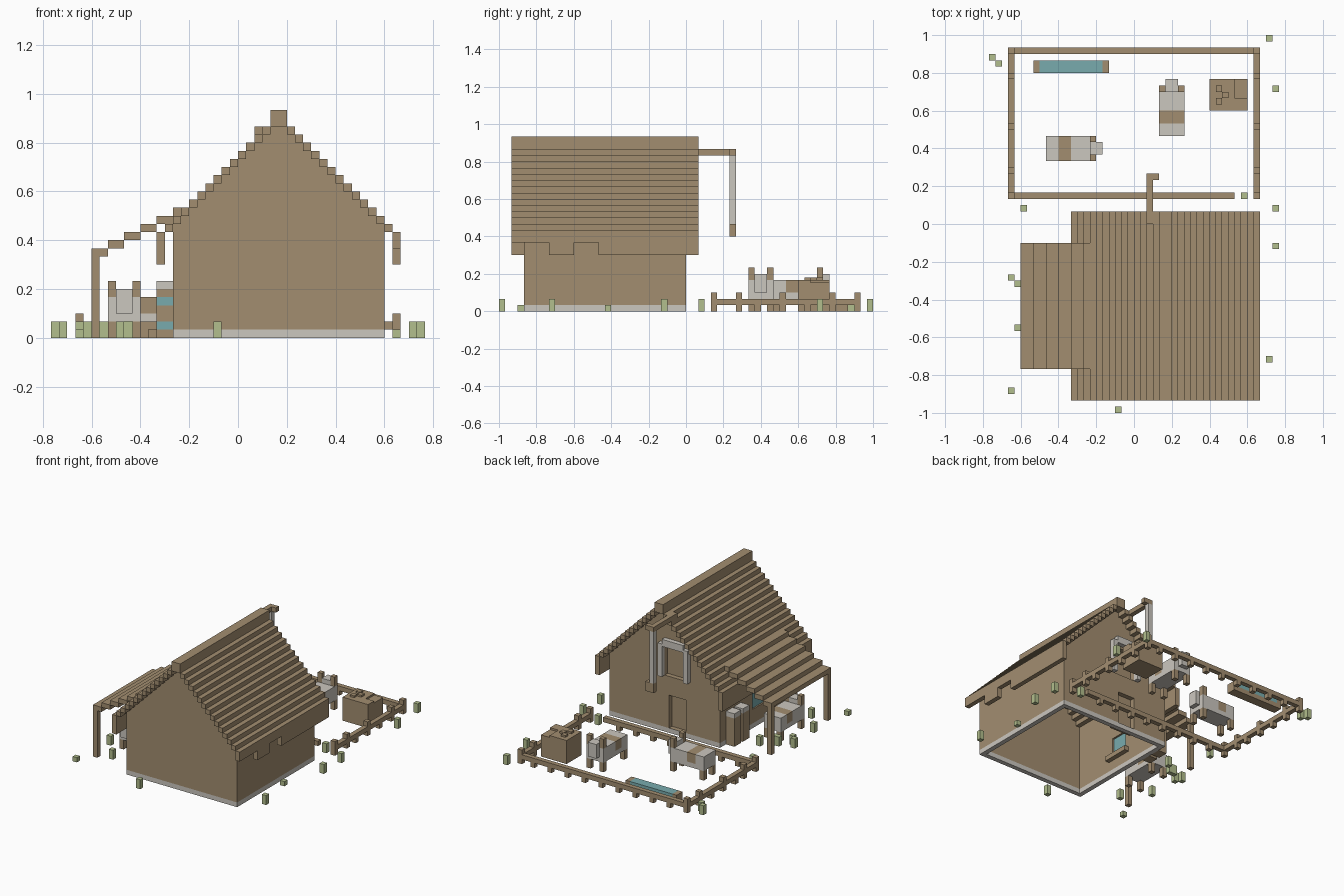
import bpy, bmesh

if "Cube" in bpy.data.objects:
    bpy.data.objects.remove(bpy.data.objects["Cube"])

U = 1 / 30  # one block


def material(name, rgb):
    m = bpy.data.materials.new(name)
    m.diffuse_color = (*rgb, 1)
    m.use_nodes = True
    m.node_tree.nodes["Principled BSDF"].inputs["Base Color"].default_value = m.diffuse_color
    return m


WOOD = material("wood_brown", (0.365, 0.27, 0.163))
PALE = material("pale_grey", (0.60, 0.57, 0.52))
TEAL = material("teal", (0.19, 0.41, 0.42))
LEAF = material("leaf_green", (0.45, 0.52, 0.27))


def finish(name, bm, mat):
    bmesh.ops.recalc_face_normals(bm, faces=bm.faces)
    me = bpy.data.meshes.new(name)
    bm.to_mesh(me)
    bm.free()
    ob = bpy.data.objects.new(name, me)
    bpy.context.collection.objects.link(ob)
    if mat:
        me.materials.append(mat)
    return ob


def boxes(name, mat, items):
    """Join boxes given as (x0, x1, y0, y1, z0, z1) in block units."""
    bm = bmesh.new()
    for x0, x1, y0, y1, z0, z1 in items:
        vs = bmesh.ops.create_cube(bm, size=1)["verts"]
        for v in vs:
            v.co = ((x0 + (v.co.x + .5) * (x1 - x0)) * U,
                    (y0 + (v.co.y + .5) * (y1 - y0)) * U,
                    (z0 + (v.co.z + .5) * (z1 - z0)) * U)
    return finish(name, bm, mat)


def gable(name, y0, y1):
    """End wall with a stepped top that follows the roof, extruded along y."""
    half = [(1, 26)]
    for c in range(6, 18):
        half += [(c - 5, 31 - c), (c - 4, 31 - c)]
    half.append((13, 1))
    half[0] = (1, 26)
    pts = [(5 + d, z) for d, z in half] + [(5 - d, z) for d, z in reversed(half)]
    bm = bmesh.new()
    f = bm.faces.new([bm.verts.new((x * U, y0 * U, z * U)) for x, z in pts])
    ext = bmesh.ops.extrude_face_region(bm, geom=[f])["geom"]
    for v in ext:
        if isinstance(v, bmesh.types.BMVert):
            v.co.y = y1 * U
    return finish(name, bm, WOOD)


# House: stone footing, gable ends, side walls
boxes("footing", PALE, [(-8, 18, -26, -25, 0, 1), (-8, 18, -1, 0, 0, 1),
                        (-8, -7, -25, -1, 0, 1), (17, 18, -25, -1, 0, 1)])
gable("front_wall", -26, -25)
back = gable("back_wall", -1, 0)
cutter = boxes("opening_cutter", None, [(0, 4, -3, 2, 1.01, 8), (0, 5, -3, 2, 12, 18)])
cutter.hide_render = True
cutter.display_type = 'WIRE'
mod = back.modifiers.new("openings", 'BOOLEAN')
mod.operation = 'DIFFERENCE'
mod.solver = 'EXACT'
mod.object = cutter
boxes("right_wall", WOOD, [(17, 18, -25, -1, 1, 14)])
boxes("left_wall", WOOD, [(-8, -7, -25, -15, 1, 14), (-8, -7, -11, -1, 1, 14),
                          (-8, -7, -15, -11, 1, 4), (-8, -7, -15, -11, 8, 14)])
boxes("side_window", TEAL, [(-7.7, -7.4, -15, -11, 4, 8)])
boxes("window_sill", WOOD, [(-7, -6, -16, -10, 3, 4)])
boxes("door_panels", WOOD, [(-.5, 4.5, -2, -1, 0.5, 8.5), (-.5, 5.5, -2, -1, 11.5, 18.5)])
boxes("loft_frame", PALE, [(-1, 0, 0, 1, 12, 19), (5, 6, 0, 1, 12, 19),
                           (0, 5, 0, 1, 18.5, 20)])

# Stepped roof, mirrored about the ridge at x = 5
right = [(c, c + 1, -28, 2, 31 - c, 32 - c) for c in range(6, 19)]
right += [(19, 20, -28, 2, 11, 13)]
roof = [(4, 6, -28, 2, 26, 28)] + right
roof += [(10 - b, 10 - a, *r) for a, b, *r in right]
boxes("roof", WOOD, roof)
boxes("eave_boards", WOOD, [(19, 20, -22, -18, 9, 11), (19, 20, -14, 2, 9, 11),
                            (-10, -9, -28, 2, 9, 11)])

# Lean-to shelter
boxes("shelter_roof", WOOD, [(-18 + 2 * i, -16 + 2 * i, -23, -3, 10 + i, 11 + i)
                             for i in range(5)] + [(-8, -7, -23, -3, 15, 16)])
boxes("shelter_posts", WOOD, [(-18, -17, y, y + 1, 0, 10) for y in (-23, -4)])

# Storage rack beside the wall
boxes("rack", WOOD, [(-10, -8, -4.2, -2, 0, 6), (-10, -8, -7, -4.8, 0, 6)])
boxes("rack_top", PALE, [(-10, -8, -4.2, -2, 6, 7), (-10, -8, -7, -4.8, 6, 7)])
boxes("rack_stripes", TEAL, [(-10, -8, -7.1, -7, z, z + 1) for z in (1, 4)])

# Hoist beam with rope and load
boxes("hoist_beam", WOOD, [(2, 3, 0, 8, 25, 26), (3, 4, 7, 8, 25, 26)])
boxes("hoist_rope", PALE, [(2, 3, 7, 8, 14, 25)])
boxes("hoist_load", WOOD, [(2, 4, 7, 8, 12, 14)])

# Paddock fence with an open gate
rails = [(-20, 20, 27, 28, 1, 2), (-20, 16, 4, 5, 1, 2),
         (-20, -19, 5, 27, 1, 2), (19, 20, 4, 27, 1, 2)]
posts = []
for x in [*range(-20, 17, 4), 19]:
    posts.append((x, x + 1, 27, 28, 0, 3 if x in (-20, 19) else 2))
    if x < 16:
        posts.append((x, x + 1, 4, 5, 0, 3 if x == -20 else 2))
for i, y in enumerate((4, 8, 11, 15, 19, 23, 27)):
    for x in (-20, 19):
        posts.append((x, x + 1, y, y + 1, 0, 2 if i in (2, 4) else 3))
boxes("fence_rails", WOOD, rails)
boxes("fence_posts", WOOD, posts)

# Water trough
boxes("trough", WOOD, [(-16, -15, 24, 26, 0, 2), (-5, -4, 24, 26, 0, 2),
                       (-15, -5, 24, 26, 0, 1)])
boxes("trough_water", TEAL, [(-15, -5, 24, 26, 1, 2)])

# Hay stack
boxes("hay_stack", WOOD, [(12, 16, 18, 23, 0, 5), (16, 18, 18, 20, 0, 5),
                          (16, 18, 20, 23, 0, 4.6), (13, 14, 21, 22, 5, 5.4),
                          (13, 14, 19, 20, 5, 5.4), (14, 15, 20, 21, 5, 5.4)])


# Cows: local frame runs tail to nose along +a, width along b
def cow(name, place):
    pale = [(0, 2, 0, 4, 2, 5), (4, 8, 0, 4, 2, 5), (2, 4, 0, 4, 2, 3),
            (7, 9, 1, 3, 3, 6)]
    wood = [(2, 4, 0, 4, 3, 5)]
    wood += [(a, a + 1, b, b + 1, 0, 2) for a in (0, 7) for b in (0, 3)]
    wood += [(7, 8, b, b + 1, 5, 7) for b in (0, 3)]
    boxes(name + "_body", PALE, [place(*p) for p in pale])
    boxes(name + "_patches_legs_ears", WOOD, [place(*p) for p in wood])


cow("cow_west", lambda a, b, c, d, e, f: (a - 14, b - 14, c + 10, d + 10, e, f))
cow("cow_east", lambda a, b, c, d, e, f: (c + 4, d + 4, a + 14, b + 14, e, f))
cow("cow_sheltered", lambda a, b, c, d, e, f: (c - 16, d - 16, -9 - b, -9 - a, e, f))

# Grass tufts
tufts = [(-23, 26), (-22, 25), (21, 29), (22, 21), (-18, 2), (22, 2), (22, -4),
         (-20, -9), (-19, -10), (-19, -17), (21, -22), (-3, -30), (17, 4),
         (-15, -22), (-16, -8), (-14, -6), (-17, -8)]
boxes("grass_tufts", LEAF, [(x, x + 1, y, y + 1, 0, 2) for x, y in tufts]
      + [(x, x + 1, y, y + 1, 0, 1) for x, y in ((-20, -27), (19, -13))])
